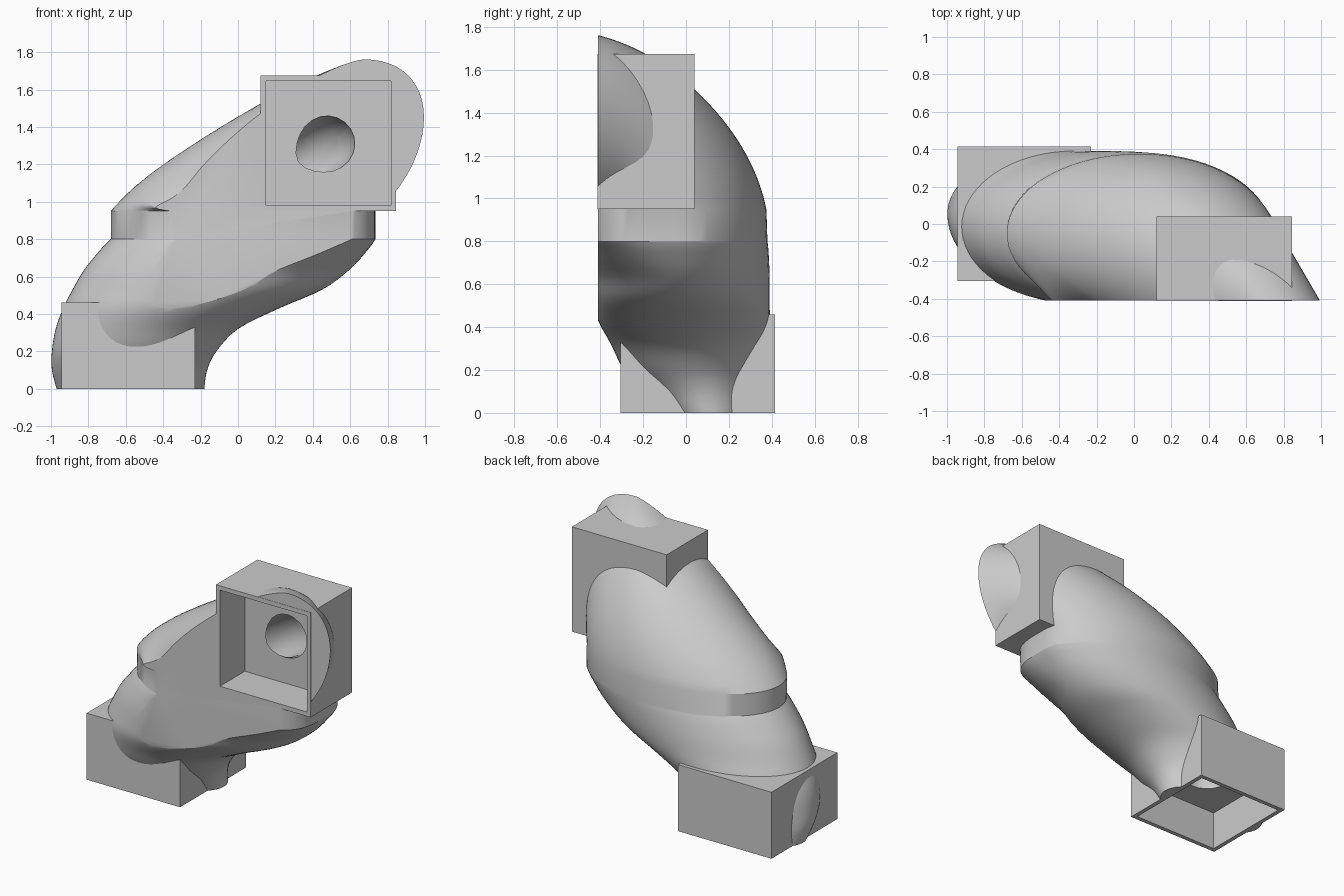
import bpy, bmesh, math
from mathutils import Vector

if "Cube" in bpy.data.objects:
    bpy.data.objects.remove(bpy.data.objects["Cube"])

grey = bpy.data.materials.new("light_grey")
grey.use_nodes = True
grey.diffuse_color = (0.6, 0.6, 0.6, 1)
grey.node_tree.nodes["Principled BSDF"].inputs["Base Color"].default_value = (0.6, 0.6, 0.6, 1)

SIDES = 72
FRONT = -0.41          # plane of the flat front
PIVOT_Y, PIVOT_Z = -0.45, 0.95


def add_object(name, bm):
    mesh = bpy.data.meshes.new(name)
    bmesh.ops.recalc_face_normals(bm, faces=bm.faces[:])
    bm.to_mesh(mesh)
    bm.free()
    mesh.materials.append(grey)
    obj = bpy.data.objects.new(name, mesh)
    bpy.context.collection.objects.link(obj)
    return obj


def box(name, low, high):
    bm = bmesh.new()
    bmesh.ops.create_cube(bm, size=1)
    low, high = Vector(low), Vector(high)
    for v in bm.verts:
        v.co = (low + high) / 2 + v.co * (high - low)
    return add_object(name, bm)


def oval(cx, cy, rx, ry, skew=0, right_front=2, left_back=2):
    """Skewed ellipse whose front right and back left quarters may be squarer."""
    points = []
    for i in range(SIDES):
        a = 2 * math.pi * i / SIDES
        c, s = math.cos(a), math.sin(a)
        n = right_front if c > 0 and s < 0 else left_back if c < 0 and s > 0 else 2
        u = math.copysign(abs(c) ** (2 / n), c)
        v = math.copysign(abs(s) ** (2 / n), s)
        points.append((cx + rx * u + skew * ry * v, cy + ry * v))
    return points


def spline(rows, steps):
    """Smooth interpolation through rows of numbers."""
    out = []
    for i in range(len(rows) - 1):
        a, b = rows[max(i - 1, 0)], rows[i]
        c, d = rows[i + 1], rows[min(i + 2, len(rows) - 1)]
        for k in range(steps):
            t = k / steps
            out.append([q + t / 2 * (r - p + t * (2 * p - 5 * q + 4 * r - s
                        + t * (3 * (q - r) + s - p)))
                        for p, q, r, s in zip(a, b, c, d)])
    return out + [rows[-1]]


# Lower body sections: height, left x, right x, front y, back y, corner squareness
lower = [
    (0.00, -.97, -.18, -.12, .33, 2),
    (0.10, -.995, -.165, -.20, .34, 2),
    (0.20, -.995, -.115, -.29, .36, 2),
    (0.32, -.975, 0.00, -.35, .38, 2),
    (0.43, -.935, 0.22, -.41, .39, 2),
    (0.53, -.885, 0.45, -.44, .39, 2),
    (0.64, -.82, 0.60, -.46, .39, 2),
    (0.75, -.73, 0.70, -.47, .385, 3),
    (0.80, -.68, 0.735, -.47, .38, 4),
]
rings = []
for z, xl, xr, yf, yb, n in spline(lower, 4):
    ring = oval((xl + xr) / 2, (yf + yb) / 2, (xr - xl) / 2, (yb - yf) / 2, 0, n)
    rings.append([(x, y, z) for x, y in ring])

# Upper elbow, turning from the level band to the flat front
STEPS = 24
for k in range(STEPS + 1):
    t = k / STEPS
    mix = lambda a, b: a + (b - a) * t
    angle = t * math.pi / 2
    bump = 0.04 * math.sin(math.pi * t)
    ring = oval(mix(.0275, .39), mix(.40, .20) - bump, mix(.7075, .545),
                mix(.425, .62) - bump, mix(0, .5), mix(4, 2), mix(2, 1.5))
    rings.append([(x, PIVOT_Y + max(w, .03) * math.cos(angle),
                   PIVOT_Z + max(w, .03) * math.sin(angle)) for x, w in ring])

# Body skin, trimmed flat at the front
bm = bmesh.new()
loops = [[bm.verts.new(p) for p in ring] for ring in rings]
for a, b in zip(loops, loops[1:]):
    for i in range(SIDES):
        j = (i + 1) % SIDES
        bm.faces.new((a[i], a[j], b[j], b[i]))
bm.faces.new(loops[0])
bm.faces.new(loops[-1])
cut = bmesh.ops.bisect_plane(bm, geom=bm.verts[:] + bm.edges[:] + bm.faces[:], dist=1e-5,
                             plane_co=(0, FRONT, 0), plane_no=(0, -1, 0), clear_outer=True)
rim = [e for e in bm.edges if e.is_boundary]
bmesh.ops.holes_fill(bm, edges=rim, sides=0)
body = add_object("duct_body", bm)

# Square end boxes
bottom_box = box("bottom_box", (-.945, -.305, 0), (-.23, .415, .46))
front_box = box("front_box", (.12, FRONT - .002, .95), (.845, .04, 1.675))

# Cutters: box recesses and the round passage joining them
bottom_recess = box("bottom_recess_cutter", (-.915, -.275, -.1), (-.26, .385, .27))
front_recess = box("front_recess_cutter", (.15, -.6, .98), (.817, -.14, 1.645))
curve = bpy.data.curves.new("passage", 'CURVE')
curve.dimensions = '3D'
curve.bevel_depth = 0.148
curve.bevel_resolution = 8
curve.resolution_u = 24
curve.use_fill_caps = True
path = curve.splines.new('BEZIER')
path.bezier_points.add(1)
for point, co, before, after in (
        (path.bezier_points[0], (-.587, .055, .2), (-.587, .055, 0), (-.587, .055, .65)),
        (path.bezier_points[1], (.483, -.2, 1.315), (.483, .25, 1.315), (.483, -.4, 1.315))):
    point.handle_left_type = point.handle_right_type = 'FREE'
    point.co, point.handle_left, point.handle_right = co, before, after
tube = bpy.data.objects.new("passage_curve", curve)
bpy.context.collection.objects.link(tube)
bpy.context.view_layer.update()
bm = bmesh.new()
bm.from_mesh(tube.evaluated_get(bpy.context.evaluated_depsgraph_get()).to_mesh())
bmesh.ops.remove_doubles(bm, verts=bm.verts[:], dist=1e-4)
bpy.data.objects.remove(tube)
passage = add_object("passage_cutter", bm)

cutters = [bottom_recess, front_recess, passage]
for obj, used in ((body, cutters), (bottom_box, [bottom_recess, passage]),
                  (front_box, [front_recess, passage])):
    for cutter in used:
        mod = obj.modifiers.new(cutter.name, 'BOOLEAN')
        mod.operation = 'DIFFERENCE'
        mod.solver = 'EXACT'
        mod.object = cutter
    bpy.context.view_layer.update()
    done = bpy.data.meshes.new_from_object(
        obj.evaluated_get(bpy.context.evaluated_depsgraph_get()))
    obj.modifiers.clear()
    obj.data = done
for cutter in cutters:
    bpy.data.objects.remove(cutter)

# Smooth skin with crisp edges
for obj in (body, bottom_box, front_box):
    bpy.ops.object.select_all(action='DESELECT')
    obj.select_set(True)
    bpy.context.view_layer.objects.active = obj
    bpy.ops.object.shade_smooth_by_angle(angle=math.radians(28))
